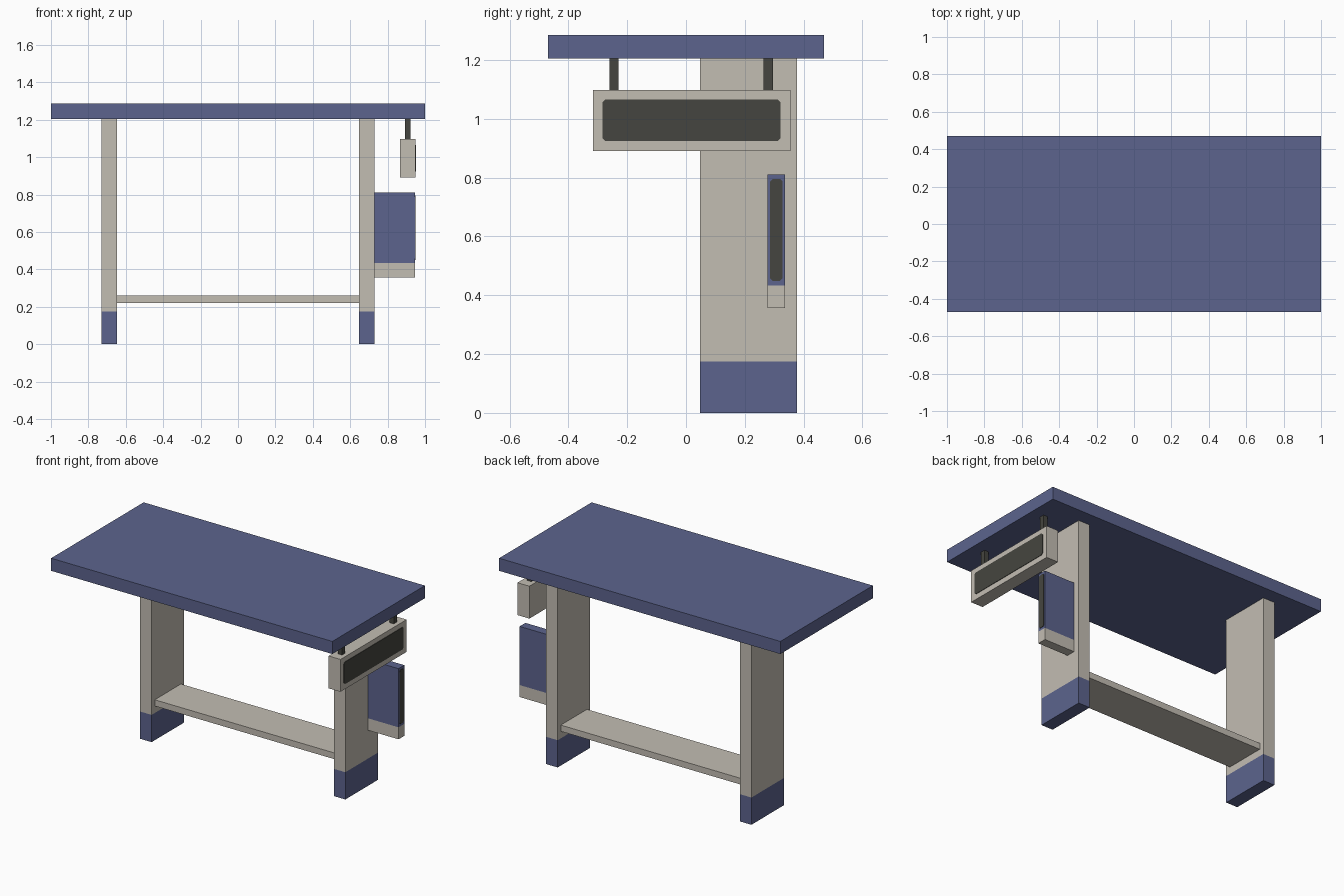
import bpy, bmesh
from mathutils import Vector

if "Cube" in bpy.data.objects:
    bpy.data.objects.remove(bpy.data.objects["Cube"])


def material(name, rgb):
    m = bpy.data.materials.new(name)
    m.diffuse_color = (*rgb, 1.0)
    m.use_nodes = True
    m.node_tree.nodes["Principled BSDF"].inputs["Base Color"].default_value = m.diffuse_color
    return m


BLUE = material("slate_blue", (0.107, 0.127, 0.270))
BEIGE = material("warm_beige", (0.545, 0.510, 0.450))
DARK = material("dark_grey", (0.060, 0.060, 0.050))


def finish(bm, name, mats):
    bmesh.ops.recalc_face_normals(bm, faces=bm.faces[:])
    me = bpy.data.meshes.new(name)
    bm.to_mesh(me)
    bm.free()
    for m in mats:
        me.materials.append(m)
    ob = bpy.data.objects.new(name, me)
    bpy.context.collection.objects.link(ob)
    return ob


def box(name, xs, ys, zs, upper, lower=None, split=None):
    """Box between limits; faces below the split height take the lower colour."""
    bm = bmesh.new()
    bmesh.ops.create_cube(bm, size=1)
    lims = (xs, ys, zs)
    for v in bm.verts:
        v.co = Vector([l[0] if c < 0 else l[1] for c, l in zip(v.co, lims)])
    if split is not None:
        bmesh.ops.bisect_plane(bm, geom=bm.verts[:] + bm.edges[:] + bm.faces[:],
                               plane_co=(0, 0, split), plane_no=(0, 0, 1))
        for f in bm.faces:
            f.material_index = int(f.calc_center_median().z < split)
    return finish(bm, name, [upper, lower] if lower else [upper])


def side_plate(name, x, ys, zs, cut, mat, thick=0.003):
    """Thin plate with clipped corners lying on a +x face."""
    (y0, y1), (z0, z1) = ys, zs
    pts = [(y0 + cut, z0), (y1 - cut, z0), (y1, z0 + cut), (y1, z1 - cut),
           (y1 - cut, z1), (y0 + cut, z1), (y0, z1 - cut), (y0, z0 + cut)]
    bm = bmesh.new()
    face = bm.faces.new([bm.verts.new((x, y, z)) for y, z in pts])
    ext = bmesh.ops.extrude_face_region(bm, geom=[face])
    for v in ext["geom"]:
        if isinstance(v, bmesh.types.BMVert):
            v.co.x += thick
    return finish(bm, name, [mat])


# Roof slab
box("roof", (-1, 1), (-0.47, 0.47), (1.205, 1.286), BLUE)

# Two upright panels with blue feet
for side, xs in (("left", (-0.73, -0.648)), ("right", (0.648, 0.73))):
    box(side + "_leg", xs, (0.048, 0.378), (0, 1.205), BEIGE, BLUE, 0.175)

# Bench seat between the legs
box("bench_seat", (-0.648, 0.648), (0.08, 0.346), (0.22, 0.26), BEIGE)

# Hanging sign with its display and two hangers
box("hanging_sign", (0.865, 0.95), (-0.316, 0.355), (0.89, 1.098), BEIGE)
side_plate("sign_display", 0.95, (-0.284, 0.322), (0.924, 1.066), 0.01, DARK)
for side, y in (("front", -0.245), ("back", 0.28)):
    box(side + "_hanger", (0.893, 0.923), (y - 0.016, y + 0.016),
        (1.098, 1.205), DARK)

# Side fin with beige base and dark edge strip
box("side_fin", (0.73, 0.947), (0.278, 0.337), (0.357, 0.811), BLUE, BEIGE, 0.434)
side_plate("fin_strip", 0.947, (0.286, 0.329), (0.449, 0.796), 0.009, DARK)
